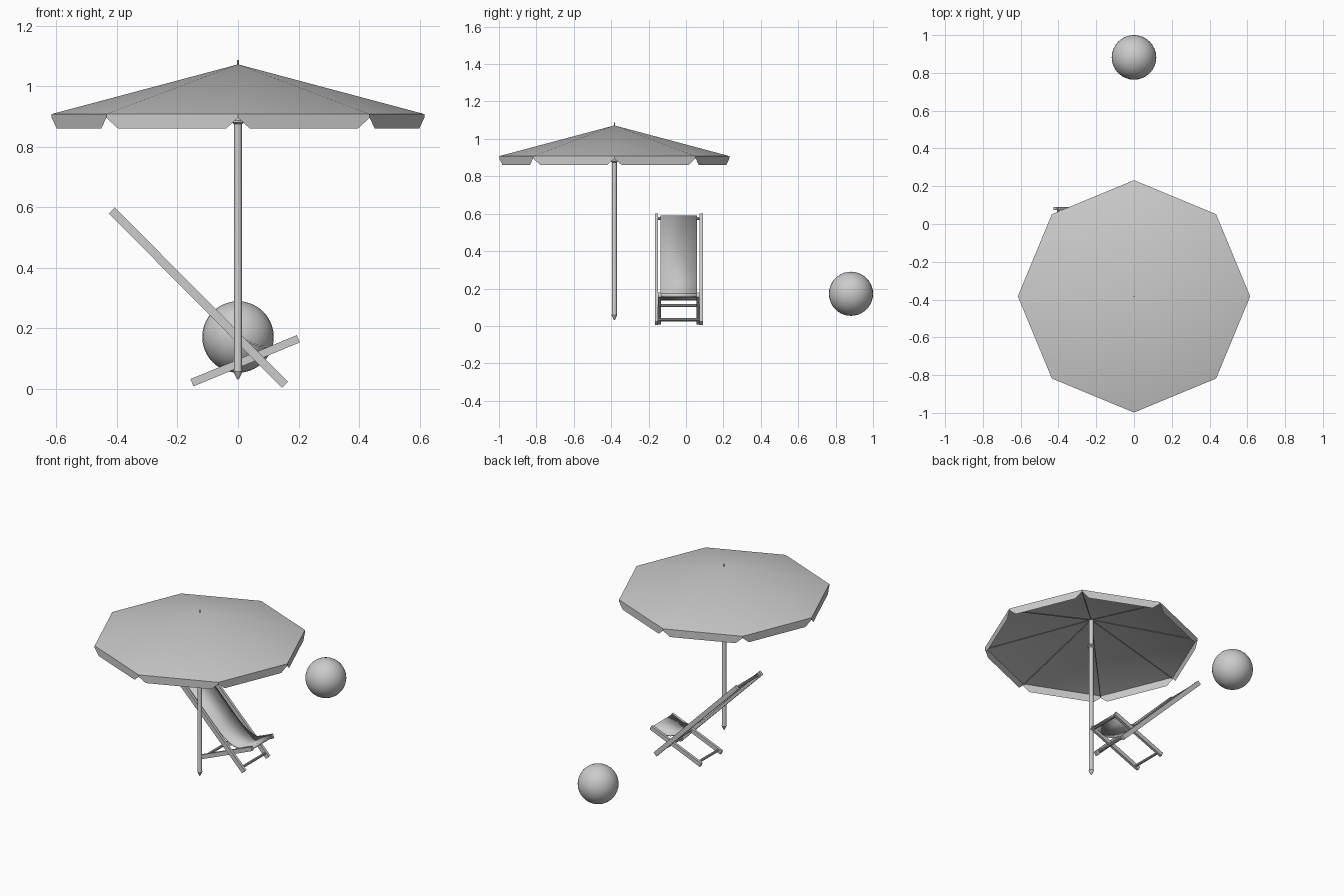
import bpy, bmesh, math
from mathutils import Vector, Matrix

cube = bpy.data.objects.get("Cube")
if cube:
    bpy.data.objects.remove(cube, do_unlink=True)

grey = bpy.data.materials.new("light_grey")
grey.use_nodes = True
grey.diffuse_color = (0.6, 0.6, 0.6, 1)
grey.node_tree.nodes["Principled BSDF"].inputs["Base Color"].default_value = (0.6, 0.6, 0.6, 1)

POLE_Y = -0.383     # parasol axis
CHAIR_Y = -0.038    # deck chair centre line
RIM, RIM_Z, PEAK_Z = 0.615, 0.908, 1.072


def finish(bm, name, smooth=False):
    """Turn a bmesh into a named object with the shared material."""
    bmesh.ops.recalc_face_normals(bm, faces=bm.faces)
    mesh = bpy.data.meshes.new(name)
    bm.to_mesh(mesh)
    bm.free()
    mesh.materials.append(grey)
    ob = bpy.data.objects.new(name, mesh)
    bpy.context.collection.objects.link(ob)
    if smooth:
        bpy.ops.object.select_all(action='DESELECT')
        bpy.context.view_layer.objects.active = ob
        ob.select_set(True)
        bpy.ops.object.shade_smooth_by_angle(angle=math.radians(35))
    return ob


def rod(name, a, b, radius, sides=8):
    """Round bar between two points."""
    a, b = Vector(a), Vector(b)
    bm = bmesh.new()
    turn = (b - a).to_track_quat('Z', 'Y').to_matrix().to_4x4()
    bmesh.ops.create_cone(bm, cap_ends=True, segments=sides, radius1=radius, radius2=radius,
                          depth=(b - a).length, matrix=Matrix.Translation((a + b) / 2) @ turn)
    return finish(bm, name, True)


def beam(name, a, b, y, width, thick):
    """Square-cut plank between two (x, z) points at depth y."""
    a, b = Vector((a[0], y, a[1])), Vector((b[0], y, b[1]))
    d = b - a
    tilt = Matrix.Rotation(-math.atan2(d.z, d.x), 4, 'Y')
    bm = bmesh.new()
    bmesh.ops.create_cube(bm, size=1, matrix=Matrix.Translation((a + b) / 2) @ tilt
                          @ Matrix.Diagonal((d.length, width, thick, 1)))
    return finish(bm, name)


def lathe(name, profile, centre_y, sides):
    """Spin an (radius, z) profile around the parasol axis."""
    bm = bmesh.new()
    verts = [bm.verts.new((r, centre_y, z)) for r, z in profile]
    edges = [bm.edges.new(p) for p in zip(verts, verts[1:])]
    bmesh.ops.spin(bm, geom=verts + edges, cent=(0, centre_y, 0), axis=(0, 0, 1),
                   angle=math.tau, steps=sides)
    bmesh.ops.remove_doubles(bm, verts=bm.verts, dist=0.0005)
    return finish(bm, name, True)


def rim_point(i, radius=RIM, z=RIM_Z):
    a = i * math.tau / 8
    return Vector((radius * math.cos(a), POLE_Y + radius * math.sin(a), z))


# Parasol: octagonal canopy, notched valance, ribs, pole
lathe("canopy", [(0, PEAK_Z), (RIM, RIM_Z)], POLE_Y, 8)

bm = bmesh.new()
for i in range(8):
    a, b = rim_point(i), rim_point(i + 1)
    outline = [(0, 0), (0, -0.012), (0.09, -0.048), (0.91, -0.048), (1, -0.012), (1, 0)]
    bm.faces.new([bm.verts.new(a.lerp(b, t) + Vector((0, 0, dz))) for t, dz in outline])
finish(bm, "valance")

for i in range(8):
    rod("rib", (0, POLE_Y, PEAK_Z - 0.012), rim_point(i, RIM - 0.01, RIM_Z - 0.01), 0.003, 6)

lathe("pole", [(0, 0.03), (0.005, 0.036), (0.015, 0.058), (0.013, 0.064), (0.013, 1.06), (0, 1.06)],
      POLE_Y, 12)
lathe("hub", [(0.013, 0.875), (0.021, 0.88), (0.021, 0.887), (0.013, 0.895)], POLE_Y, 12)
rod("finial", (0, POLE_Y, 1.06), (0, POLE_Y, 1.087), 0.003, 8)

# Deck chair frame
BACK_TOP, BACK_FOOT = (-0.417, 0.59), (0.155, 0.014)
SEAT_FOOT, SEAT_FRONT = (-0.152, 0.021), (0.199, 0.166)
for side in (-1, 1):
    hand = "left" if side > 0 else "right"
    beam("long_beam_" + hand, BACK_TOP, BACK_FOOT, CHAIR_Y + side * 0.12, 0.017, 0.028)
    beam("seat_beam_" + hand, SEAT_FOOT, SEAT_FRONT, CHAIR_Y + side * 0.103, 0.016, 0.026)

for name, x, z, half in (("top_bar", -0.40, 0.575, 0.12), ("foot_bar", 0.135, 0.034, 0.12),
                         ("rear_foot_bar", -0.13, 0.031, 0.103), ("seat_bar", 0.186, 0.161, 0.103),
                         ("pivot_bar", 0.061, 0.108, 0.12)):
    rod(name, (x, CHAIR_Y - half, z), (x, CHAIR_Y + half, z), 0.008, 10)

# Sling fabric follows the frame with a soft bend at the seat
start, bend, end = Vector((-0.405, 0.588)), Vector((0.055, 0.112)), Vector((0.19, 0.172))
p, q = bend.lerp(start, 0.25), bend.lerp(end, 0.6)
path = [start]
for i in range(9):
    t = i / 8
    path.append(p.lerp(bend, t).lerp(bend.lerp(q, t), t))
path += [end, Vector((0.198, 0.158))]
bm = bmesh.new()
rows = [[bm.verts.new((x, CHAIR_Y + s * 0.097, z)) for s in (-1, 1)] for x, z in path]
for r0, r1 in zip(rows, rows[1:]):
    bm.faces.new((r0[0], r0[1], r1[1], r1[0]))
sling = finish(bm, "sling_fabric", True)
solid = sling.modifiers.new("thickness", 'SOLIDIFY')
solid.thickness = 0.005
solid.offset = 0

# Beach ball
bm = bmesh.new()
bmesh.ops.create_uvsphere(bm, u_segments=32, v_segments=20, radius=0.118,
                          matrix=Matrix.Translation((0, 0.882, 0.172)))
finish(bm, "beach_ball", True)
